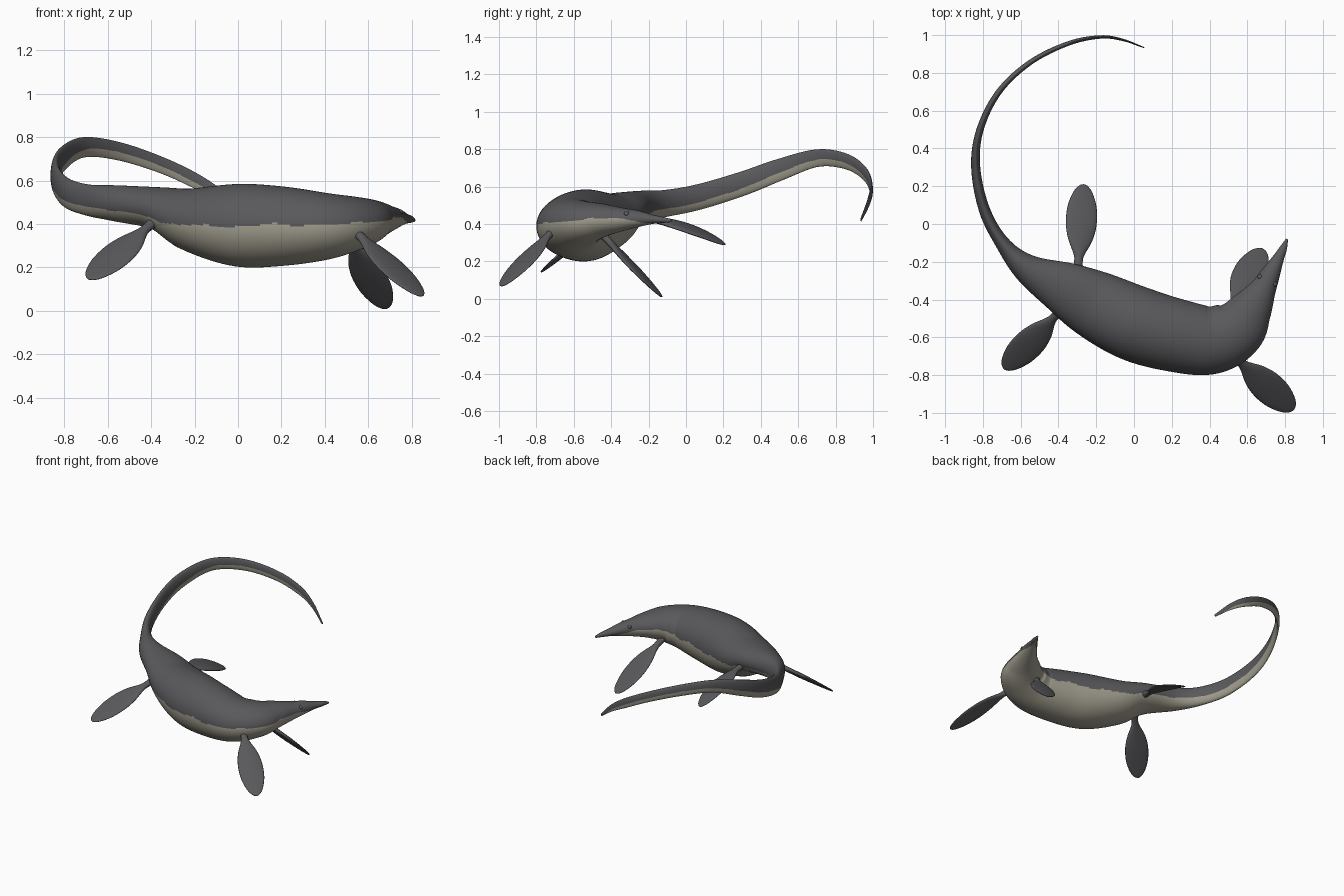
import bpy, bmesh, math
from mathutils import Vector

if "Cube" in bpy.data.objects:
    bpy.data.objects.remove(bpy.data.objects["Cube"])


def material(name, rgb):
    m = bpy.data.materials.new(name)
    m.diffuse_color = (*rgb, 1)
    m.use_nodes = True
    m.node_tree.nodes["Principled BSDF"].inputs["Base Color"].default_value = m.diffuse_color
    return m


DARK = material("dark slate skin", (0.10, 0.10, 0.108))
PALE = material("pale belly", (0.35, 0.33, 0.265))


def catmull(points, steps):
    """Smooth interpolation of tuples of any length."""
    p = [Vector(q) for q in points]
    p = [p[0] * 2 - p[1]] + p + [p[-1] * 2 - p[-2]]
    out = []
    for i in range(1, len(p) - 2):
        a, b, c, d = p[i - 1:i + 3]
        for s in range(steps):
            t = s / steps
            out.append(0.5 * (2 * b + (c - a) * t + (2 * a - 5 * b + 4 * c - d) * t * t
                              + (3 * b - a - 3 * c + d) * t ** 3))
    return out + [p[-2]]


def loft(name, rings, segs, rule=None):
    """Skin elliptical rings given as (centre, side vector, up vector)."""
    bm = bmesh.new()
    loops = []
    for c, side, up in rings:
        loops.append([bm.verts.new(c + side * math.cos(a) + up * math.sin(a))
                      for a in (2 * math.pi * k / segs for k in range(segs))])
    for i in range(len(loops) - 1):
        for k in range(segs):
            n = (k + 1) % segs
            f = bm.faces.new((loops[i][k], loops[i][n], loops[i + 1][n], loops[i + 1][k]))
            if rule:
                f.material_index = rule(i, math.sin(2 * math.pi * (k + 0.5) / segs))
    bm.faces.new(loops[0])
    bm.faces.new(loops[-1])
    bmesh.ops.recalc_face_normals(bm, faces=bm.faces)
    for f in bm.faces:
        f.smooth = True
    me = bpy.data.meshes.new(name)
    bm.to_mesh(me)
    bm.free()
    ob = bpy.data.objects.new(name, me)
    bpy.context.collection.objects.link(ob)
    me.materials.append(DARK)
    me.materials.append(PALE)
    return ob


# Body: tail tip to snout as x, y, z, half width, half height
SPINE = [
    (.05, .935, .42, .003, .008), (-.06, .975, .515, .006, .022),
    (-.18, .99, .59, .009, .033), (-.35, .955, .67, .012, .037),
    (-.55, .855, .735, .014, .042), (-.715, .70, .752, .016, .047),
    (-.815, .50, .69, .019, .058), (-.838, .30, .615, .024, .064),
    (-.79, .07, .545, .030, .068), (-.69, -.11, .51, .040, .072),
    (-.56, -.24, .495, .080, .083), (-.36, -.345, .470, .145, .100),
    (-.20, -.43, .42, .182, .150), (0, -.525, .395, .200, .190),
    (.20, -.585, .39, .195, .183), (.40, -.615, .39, .182, .155),
    (.54, -.555, .405, .160, .122), (.62, -.45, .42, .115, .090),
    (.685, -.34, .425, .070, .062), (.725, -.26, .428, .050, .045),
    (.765, -.18, .425, .030, .025), (.79, -.13, .422, .020, .017),
    (.81, -.08, .418, .006, .008)]
STEPS = 8
path = catmull(SPINE, STEPS)
rings = []
for i, p in enumerate(path):
    a, b = path[max(i - 1, 0)], path[min(i + 1, len(path) - 1)]
    tan = Vector(b[:3]) - Vector(a[:3])
    side = tan.cross(Vector((0, 0, 1))).normalized()
    up = side.cross(tan).normalized()
    rings.append((Vector(p[:3]), side * p[3], up * p[4]))

# Height of the pale belly line along the body (station, level)
LEVELS = [(0, -1), (1, -.3), (4, -.12), (6, -.3), (8, -.38), (11, -.33),
          (12.5, -.05), (14, .05), (16, .05), (17, .1), (18, .1), (19, -.25),
          (20, -.9), (23, -1.1)]


def belly(i, height):
    u = i / STEPS
    for (u0, l0), (u1, l1) in zip(LEVELS, LEVELS[1:]):
        if u0 <= u <= u1:
            line = l0 + (l1 - l0) * (u - u0) / (u1 - u0)
            return int(height < line + 0.035 * math.sin(i * 0.8) * math.sin(i * 0.29))
    return 0


loft("body", rings, 128, belly)

# Low brow bumps over the eyes
c, side, up = rings[int(18.6 * STEPS)]
for label, s in (("left", -1), ("right", 1)):
    bpy.ops.mesh.primitive_uv_sphere_add(segments=16, ring_count=10, radius=.015,
                                         location=c + side * s * .72 + up * .5)
    brow = bpy.context.object
    brow.name = label + "_brow"
    brow.data.materials.append(DARK)
    bpy.ops.object.shade_smooth()

# Flippers: paddle profile as position along length, half chord, half thickness
PADDLE = [(-.12, .030, .024), (.03, .023, .020), (.12, .030, .018), (.30, .066, .017),
          (.50, .084, .016), (.72, .079, .012), (.90, .052, .008), (.98, .024, .005),
          (1, .004, .002)]
# root, tip, chord direction, upward bow at mid length
FLIPPERS = {
    "front_left_flipper": ((.55, -.72, .355), (.845, -.985, .068), (.13, .12, .01), 0),
    "front_right_flipper": ((.52, -.43, .325), (.68, -.13, .01), (.15, -.07, .03), 0),
    "hind_left_flipper": ((-.41, -.48, .39), (-.685, -.77, .145), (-.125, .115, .07), 0),
    "hind_right_flipper": ((-.295, -.21, .43), (-.265, .21, .29), (.16, 0, -.045), .02),
}
for name, (root, tip, chord, bow) in FLIPPERS.items():
    root, axis = Vector(root), Vector(tip) - Vector(root)
    d = axis.normalized()
    chord = Vector(chord)
    chord = (chord - d * chord.dot(d)).normalized()
    normal = d.cross(chord)
    loft(name, [(root + axis * t + Vector((0, 0, 4 * bow * t * (1 - t))), chord * w, normal * h)
                for t, w, h in catmull(PADDLE, 4)], 24)
